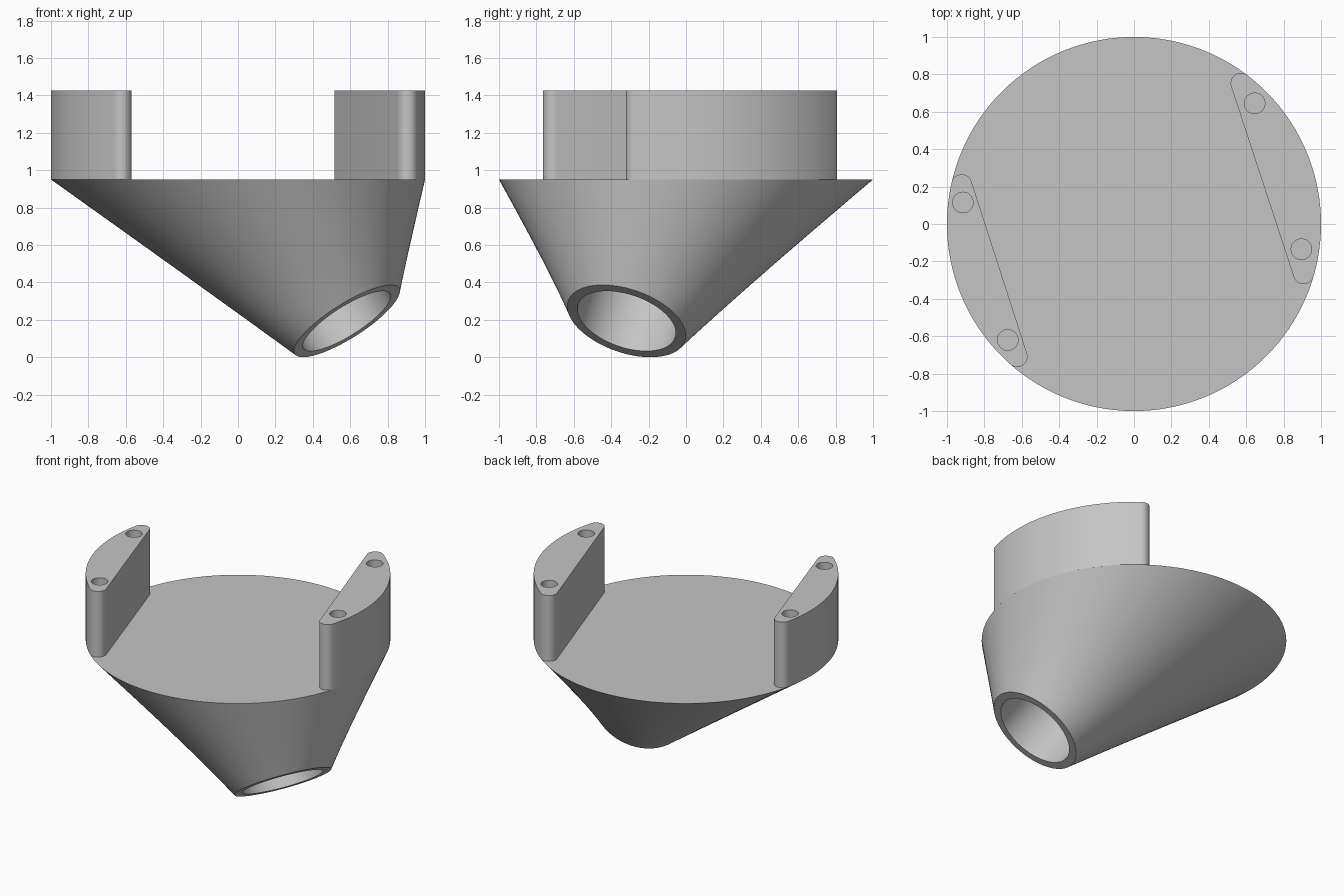
import bpy, bmesh, math
from mathutils import Vector, Matrix

if "Cube" in bpy.data.objects:
    bpy.data.objects.remove(bpy.data.objects["Cube"], do_unlink=True)

SEGMENTS = 128
LID_Z, TOP_Z = 0.95, 1.425
PIN_RADIUS = 0.055

grey = bpy.data.materials.new("plain_grey")
grey.use_nodes = True
COLOUR = (0.56, 0.56, 0.56, 1)
grey.diffuse_color = COLOUR
grey.node_tree.nodes["Principled BSDF"].inputs["Base Color"].default_value = COLOUR


def make_object(name, bm):
    bmesh.ops.recalc_face_normals(bm, faces=bm.faces)
    mesh = bpy.data.meshes.new(name)
    bm.to_mesh(mesh)
    bm.free()
    mesh.materials.append(grey)
    obj = bpy.data.objects.new(name, mesh)
    bpy.context.collection.objects.link(obj)
    return obj


def activate(obj):
    bpy.ops.object.select_all(action="DESELECT")
    obj.select_set(True)
    bpy.context.view_layer.objects.active = obj


def smooth(obj):
    activate(obj)
    bpy.ops.object.shade_smooth_by_angle(angle=math.radians(30))


def ring(centre, u, v, radius):
    angles = [2 * math.pi * i / SEGMENTS for i in range(SEGMENTS)]
    return [centre + radius * (math.cos(a) * u + math.sin(a) * v) for a in angles]


# Funnel body: round lid lofted to a tilted nozzle with a blind bore
azimuth, tilt = math.radians(-28.6), math.radians(35.8)
out = Vector((math.cos(azimuth), math.sin(azimuth), 0))
side = Vector((0, 0, 1)).cross(out)
slope = out * math.cos(tilt) + Vector((0, 0, math.sin(tilt)))
inward = slope.cross(side)
mouth = Vector((0.582, -0.318, 0.193))

lid = ring(Vector((0, 0, LID_Z)), out, side, 1)
rim = ring(mouth, slope, side, 0.33)
STEPS = 10
rings = [[a.lerp(b, s / STEPS) for a, b in zip(lid, rim)] for s in range(STEPS + 1)]
rings.append(ring(mouth, slope, side, 0.274))
rings.append(ring(mouth + inward * 0.65, slope, side, 0.274))

bm = bmesh.new()
loops = [[bm.verts.new(p) for p in points] for points in rings]
for a, b in zip(loops, loops[1:]):
    for i in range(SEGMENTS):
        j = (i + 1) % SEGMENTS
        bm.faces.new((a[i], a[j], b[j], b[i]))
bm.faces.new(loops[0])
bm.faces.new(loops[-1])
smooth(make_object("funnel_body", bm))


# Mounting tabs: slices of the lid circle with rounded ends and pin holes
def arc(centre, radius, start, end, count):
    return [centre + radius * Vector((math.cos(a), math.sin(a)))
            for a in (start + (end - start) * i / count for i in range(count + 1))]


def mounting_tab(name, turn, chord, pins):
    fillet = 0.055
    d = chord + fillet
    t = math.sqrt((1 - fillet) ** 2 - d ** 2)
    span = math.atan2(t, d)
    outline = arc(Vector((0, 0)), 1, -span, span, 40)
    outline += arc(Vector((d, t)), fillet, span, math.pi, 14)[1:]
    outline += arc(Vector((d, -t)), fillet, math.pi, 2 * math.pi - span, 14)[:-1]
    bm = bmesh.new()
    base = bm.faces.new([bm.verts.new((p.x, p.y, LID_Z)) for p in outline])
    top = bmesh.ops.extrude_face_region(bm, geom=[base], use_keep_orig=True)["geom"]
    bmesh.ops.translate(bm, vec=(0, 0, TOP_Z - LID_Z),
                        verts=[g for g in top if isinstance(g, bmesh.types.BMVert)])
    bmesh.ops.rotate(bm, verts=bm.verts, matrix=Matrix.Rotation(math.radians(turn), 3, "Z"))
    tab = make_object(name, bm)

    # Pin holes
    cutter_bm = bmesh.new()
    for x, y in pins:
        bmesh.ops.create_cone(cutter_bm, cap_ends=True, segments=32, radius1=PIN_RADIUS,
                              radius2=PIN_RADIUS, depth=0.8,
                              matrix=Matrix.Translation((x, y, TOP_Z)))
    cutter = make_object(name + "_cutter", cutter_bm)
    cutter.hide_render = True
    cut = tab.modifiers.new("pin_holes", "BOOLEAN")
    cut.operation, cut.solver, cut.object = "DIFFERENCE", "EXACT", cutter
    activate(tab)
    bpy.ops.object.modifier_apply(modifier=cut.name)
    bpy.data.objects.remove(cutter, do_unlink=True)
    smooth(tab)


mounting_tab("left_tab", 18.2, 0.723, [(0.645, 0.645), (0.895, -0.135)])
mounting_tab("right_tab", 197.9, 0.757, [(-0.915, 0.115), (-0.675, -0.62)])
